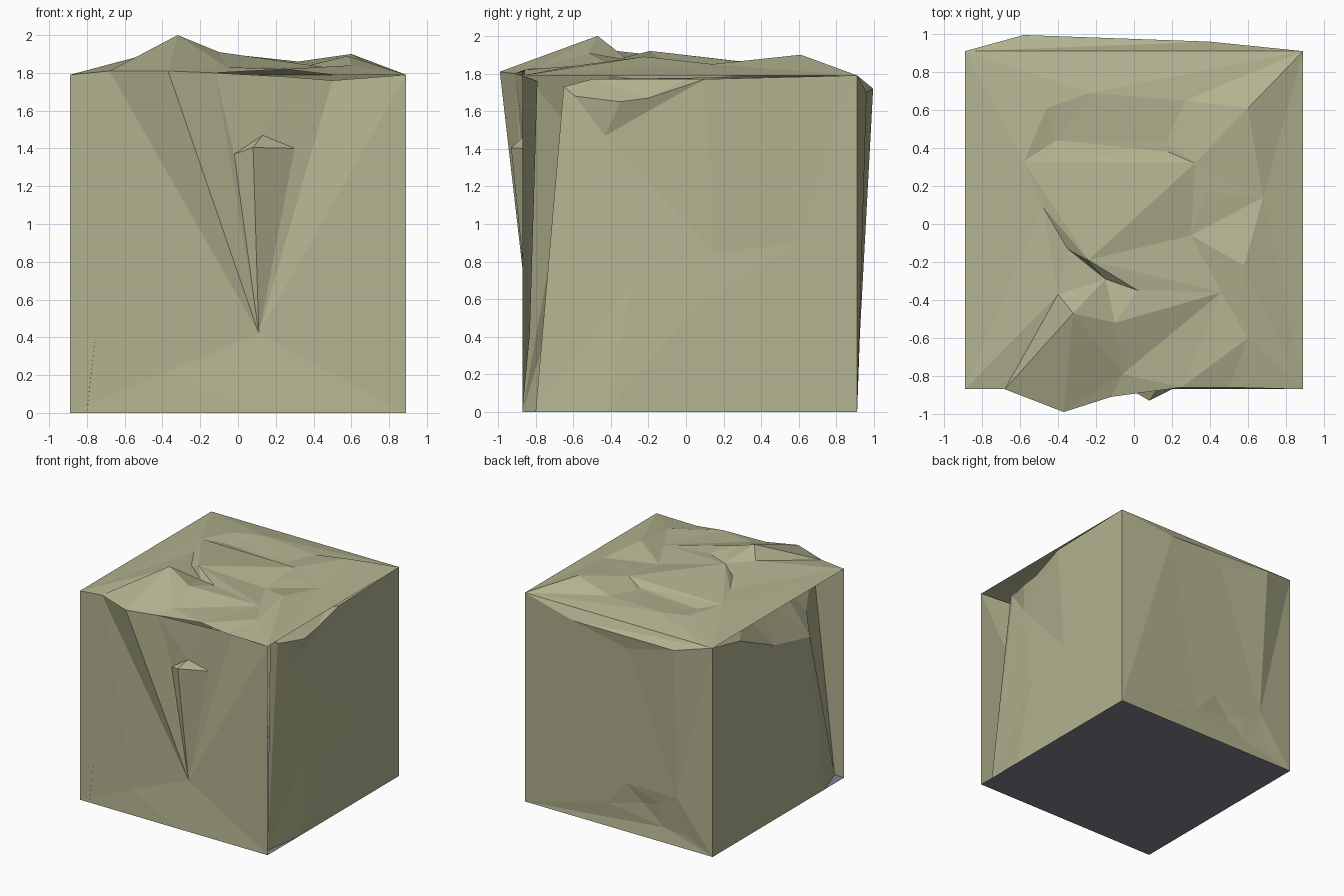
import bpy
from mathutils import Vector
from mathutils.geometry import delaunay_2d_cdt


def material(name, rgb):
    m = bpy.data.materials.new(name)
    m.diffuse_color = (*rgb, 1)
    return m


rock = material("khaki_rock", (0.45, 0.45, 0.28))
slate = material("slate_base", (0.22, 0.22, 0.27))


def panel(name, pts, axis, side, creases=(), mode=0, mat=rock):
    """Faceted sheet through 3D points, triangulated in the plane across axis.
    creases are chains of point numbers kept as edges; mode 1 trims to the outline chain."""
    u, v = [i for i in range(3) if i != axis]
    flat = [Vector((p[u], p[v])) for p in pts]
    edges = [e for c in creases for e in zip(c, c[1:])]
    co, _, faces, src, _, _ = delaunay_2d_cdt(flat, edges, [], mode, 1e-5)
    verts = [pts[s[0]] if s else (0, 0, 0) for s in src]
    out = []
    for f in faces:
        a, b, c = (Vector(verts[i]) for i in f)
        n = (b - a).cross(c - a)
        out.append(f if n[axis] * side > 0 else f[::-1])
    me = bpy.data.meshes.new(name)
    me.from_pydata(verts, [], out)
    me.materials.append(mat)
    ob = bpy.data.objects.new(name, me)
    bpy.context.collection.objects.link(ob)
    return ob


W, F, B, H = 0.89, -0.87, 0.91, 1.79   # half width, front, back, rim height

# Top: craggy surface with a peak at the front left and a curved ridge
panel("rock_top", [
    (-W, F, H), (W, F, H), (W, B, H), (-W, B, H),
    (-.68, F, 1.81), (-.37, -.99, 1.81), (-.12, -.91, 1.80),
    (.25, -.86, 1.82), (.5, -.86, 1.79), (-.06, -.79, 1.83),
    (-.32, -.47, 2.0), (-.10, -.52, 1.91), (-.40, -.37, 1.92),
    (-.48, .09, 1.87), (-.35, -.13, 1.87), (-.24, -.19, 1.92),
    (.02, -.35, 1.88), (-.15, -.29, 1.86),
    (.46, -.36, 1.83), (.58, -.22, 1.89), (.60, -.60, 1.84),
    (.30, -.06, 1.82), (.38, .17, 1.85), (.68, .14, 1.85),
    (-.58, .33, 1.86), (-.41, .44, 1.82), (.32, .32, 1.86), (.18, .38, 1.82),
    (-.46, .61, 1.84), (-.23, .69, 1.84), (.17, .43, 1.82),
    (.27, .65, 1.83), (.60, .61, 1.90),
], 2, 1, [
    (0, 4, 5, 6, 7, 8, 1, 2, 3, 0),
    (0, 12, 10, 11, 18, 9, 6), (13, 12, 14, 17, 16, 18), (13, 14, 15, 17),
    (15, 16), (15, 18), (11, 16), (4, 10, 5), (11, 9),
    (24, 15, 26, 24), (24, 25, 27, 26),
    (1, 19, 18, 20, 1), (1, 23, 19, 21, 22, 23, 32, 2),
], 1)

# Front: bulging top left corner, shallow hollow and a pointed nose
panel("rock_front", [
    (-W, F, 0), (W, F, 0), (W, F, H), (-W, F, H),
    (-.68, F, 1.81), (-.37, -.99, 1.81), (-.12, -.91, 1.80),
    (.25, -.84, 1.78), (.50, -.79, 1.76),
    (.11, -.83, .42), (-.40, -.86, .21), (.05, F, 0),
    (-.02, -.87, 1.37), (.08, -.93, 1.405), (.30, -.82, 1.40), (.13, -.86, 1.47),
], 1, -1, [
    (0, 3, 4, 5, 6, 7, 8, 2, 1, 11, 0),
    (4, 9, 5), (6, 9, 8), (9, 12, 13, 14, 9, 13), (12, 15, 14),
    (0, 10, 9, 1), (15, 7), (4, 10),
], 1)

# Back: bevelled top lip and small dents near the ground
panel("rock_back", [
    (-W, B, 0), (W, B, 0), (W, B, H), (-W, B, H),
    (.40, .96, 1.70), (-.12, .96, 1.60), (-.58, .995, 1.72),
    (.10, B, .20), (-.08, .92, .42), (-.22, .895, .28),
    (-.38, .91, .32), (-.56, .925, .42), (-.42, .89, .12), (-.66, .90, .10),
], 1, 1, [(3, 6, 5, 4, 2), (5, 8), (6, 11)])

# Right: the front corner is pulled inward, leaving a slit
panel("rock_right", [
    (.84, -.80, 0), (W, -.43, 0), (W, B, 0), (W, B, H),
    (W, .10, 1.77), (.87, -.20, 1.67), (.87, -.35, 1.65), (.81, -.43, 1.47),
    (.79, -.59, 1.68), (.76, -.65, 1.73), (.70, -.50, 1.77), (.84, 0, 1.77),
    (.86, -.28, .70), (.88, .04, .54), (.87, .15, .85), (.88, .60, .9),
], 0, 1, [(0, 8, 7, 4), (0, 7, 12, 1), (7, 5), (7, 6, 8), (4, 14)])

# Left: flat wall, folded inward at its upper front
panel("rock_left", [
    (-W, B, 0), (-W, B, H), (-W, -.60, 0), (-.80, -.87, 0),
    (-W, .54, 1.71), (-.87, .05, 1.48), (-.86, -.45, 1.36),
    (-.72, -.60, 1.50), (-.60, -.86, H),
    (-.65, -.10, 1.75), (-.70, .25, H), (-.60, -.40, H),
], 0, -1, [(1, 4, 5, 6, 2)])

# Flat base
panel("base", [(x, y, 0) for x in (-W, W) for y in (F, B)], 2, -1, mat=slate)
